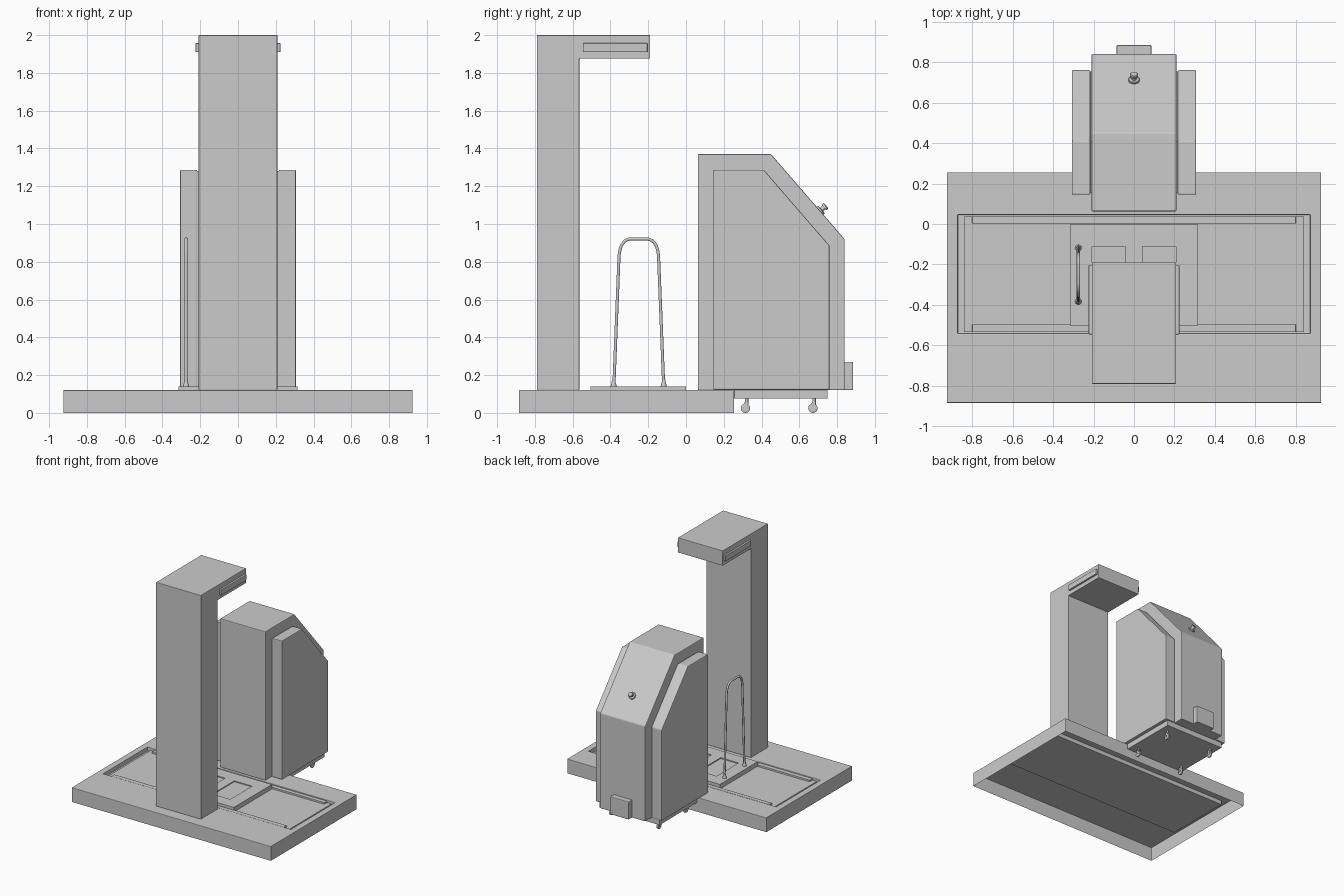
import bpy, bmesh, math
from mathutils import Vector

if "Cube" in bpy.data.objects:
    bpy.data.objects.remove(bpy.data.objects["Cube"])


def finish(name, bm, bevel=0.0, smooth=False):
    bmesh.ops.recalc_face_normals(bm, faces=bm.faces)
    me = bpy.data.meshes.new(name)
    bm.to_mesh(me)
    bm.free()
    ob = bpy.data.objects.new(name, me)
    bpy.context.collection.objects.link(ob)
    if bevel:
        m = ob.modifiers.new("bevel", 'BEVEL')
        m.width, m.segments, m.limit_method = bevel, 2, 'ANGLE'
    if smooth:
        bpy.context.view_layer.objects.active = ob
        ob.select_set(True)
        bpy.ops.object.shade_smooth_by_angle(angle=math.radians(35))
        ob.select_set(False)
    return ob


def prism(name, profile, x0, x1, bevel=0.0):
    """Side profile of (y, z) points extruded along x."""
    bm = bmesh.new()
    face = bm.faces.new([bm.verts.new((x0, y, z)) for y, z in profile])
    ext = bmesh.ops.extrude_face_region(bm, geom=[face])
    verts = [v for v in ext["geom"] if isinstance(v, bmesh.types.BMVert)]
    bmesh.ops.translate(bm, verts=verts, vec=(x1 - x0, 0, 0))
    return finish(name, bm, bevel)


def box(name, x0, x1, y0, y1, z0, z1, bevel=0.0):
    return prism(name, [(y0, z0), (y1, z0), (y1, z1), (y0, z1)], x0, x1, bevel)


def lathe(name, origin, axis, profile, n=20):
    """Rings of (distance along axis, radius), capped at both ends."""
    bm = bmesh.new()
    q = Vector(axis).to_track_quat('Z', 'Y')
    rings = []
    for d, r in profile:
        rings.append([bm.verts.new(Vector(origin) + q @ Vector(
            (r * math.cos(i * math.tau / n), r * math.sin(i * math.tau / n), d))) for i in range(n)])
    for a, b in zip(rings, rings[1:]):
        for i in range(n):
            bm.faces.new((a[i], a[(i + 1) % n], b[(i + 1) % n], b[i]))
    bm.faces.new(rings[0])
    bm.faces.new(rings[-1])
    return finish(name, bm, smooth=True)


# Base: shell open underneath, with a sunken channel in the top
bm = bmesh.new()
rings = []
for x, y0, y1, z in [(.925, -.885, .255, 0), (.925, -.885, .255, .12),
                     (.872, -.54, .045, .12), (.872, -.54, .045, .085)]:
    rings.append([bm.verts.new(p) for p in ((-x, y0, z), (x, y0, z), (x, y1, z), (-x, y1, z))])
for a, b in zip(rings, rings[1:]):
    for i in range(4):
        bm.faces.new((a[i], a[(i + 1) % 4], b[(i + 1) % 4], b[i]))
bm.faces.new(rings[-1])
finish("base_shell", bm, .004)

# Channel floor panel and its two rails
box("floor_panel", -.84, .84, -.535, .038, .085, .102)
for y0, y1, side in ((-.535, -.497, "front"), (.003, .038, "back")):
    box("channel_rail_" + side, -.80, .80, y0, y1, .09, .116, .002)

# Standing platform with two sunken foot pads
platform = box("standing_platform", -.315, .315, -.505, 0, .09, .14)
for x0 in (-.208, .043):
    cutter = box("pad_cutter", x0, x0 + .165, -.40, -.11, .132, .2)
    cutter.hide_render = True
    m = platform.modifiers.new("pad", 'BOOLEAN')
    m.operation, m.object, m.solver = 'DIFFERENCE', cutter, 'EXACT'
    bpy.context.view_layer.objects.active = platform
    bpy.ops.object.modifier_apply(modifier=m.name)
    bpy.data.objects.remove(cutter)

# Column with overhanging head, and side bars on the head
prism("column_and_head", [(-.79, .12), (-.565, .12), (-.565, 1.875), (-.19, 1.875),
                          (-.19, 2.0), (-.79, 2.0)], -.208, .208, .003)
for s in (-1, 1):
    xs = sorted((s * .20, s * .224))
    box("head_side_bar", *xs, -.545, -.205, 1.91, 1.957, .002)

# Hand rail: bent tube with flared feet
cu = bpy.data.curves.new("hand_rail", 'CURVE')
cu.dimensions, cu.bevel_depth, cu.bevel_resolution, cu.use_fill_caps = '3D', .0085, 3, True
sp = cu.splines.new('POLY')
half = [(.132, .14), (.105, .82)]
p0, p1, p2 = Vector((.105, .82)), Vector((.101, .915)), Vector((.045, .921))
half += [tuple(p0 * (1 - t) ** 2 + p1 * 2 * t * (1 - t) + p2 * t * t) for t in (i / 8 for i in range(1, 9))]
path = [(-d, z) for d, z in half] + [(d, z) for d, z in reversed(half)]
sp.points.add(len(path) - 1)
for p, (d, z) in zip(sp.points, path):
    p.co = (-.275, -.25 + d, z, 1)
sp.use_smooth = True
bpy.context.collection.objects.link(bpy.data.objects.new("hand_rail", cu))
for y in (-.383, -.118):
    lathe("rail_foot", (-.275, y, .138), (0, 0, 1), [(0, .016), (.01, .015), (.02, .011), (.04, .009)])

# Cabinet: tall core with a wider, inset pair of side panels
prism("cabinet_core", [(.063, .12), (.063, 1.37), (.45, 1.37), (.84, .92), (.84, .12)], -.21, .21, .006)
panel = [(.145, .122), (.145, 1.287), (.412, 1.287), (.76, .885), (.76, .122)]
neck = [(.152, .124), (.152, 1.28), (.408, 1.28), (.753, .882), (.753, .124)]
prism("cabinet_panel_neck", neck, -.22, .22)
for s in (-1, 1):
    prism("cabinet_side_panel", panel, *sorted((s * .216, s * .307)), .006)

# Rear control box and knob on the sloped face
box("rear_box", -.087, .087, .83, .885, .12, .27, .006)
lathe("slope_knob", (0, .71, 1.07), (0, .756, .655),
      [(-.005, .028), (.007, .028), (.010, .025), (.010, .013), (.027, .013),
       (.027, .020), (.038, .020), (.042, .016)], 24)

# Undercarriage plate and casters
box("undercarriage", -.28, .28, .255, .75, .075, .125, .002)
for x in (-.22, .22):
    for y in (.315, .672):
        lathe("caster_wheel", (x - .009, y, .025), (1, 0, 0),
              [(0, .012), (0, .020), (.003, .025), (.015, .025), (.018, .020), (.018, .012)])
        lathe("caster_stem", (x, y + .006, .045), (0, 0, 1), [(0, .009), (.035, .009)], 12)
        for s in (-1, 1):
            prism("caster_fork", [(y - .008, .02), (y + .008, .02), (y + .016, .056), (y - .006, .056)],
                  x + s * .010, x + s * .013)
        box("caster_crown", x - .013, x + .013, y - .006, y + .016, .052, .058)
